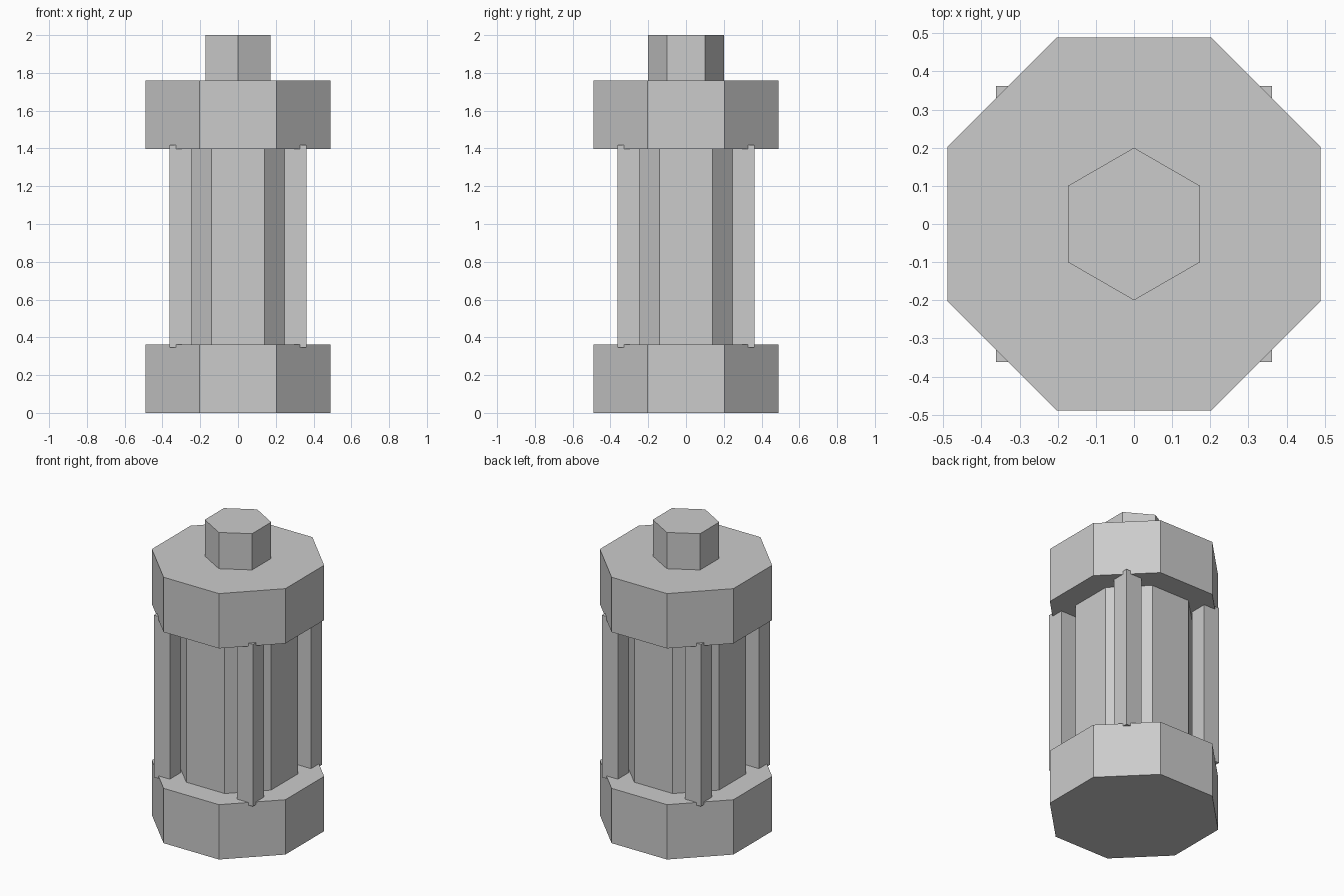
import bpy, bmesh, math

if "Cube" in bpy.data.objects:
    bpy.data.objects.remove(bpy.data.objects["Cube"])


def prism(name, sides, radius, z0, z1, angle=0.0, centre=(0, 0)):
    """Flat-sided upright prism; angle is the direction of the first corner."""
    bm = bmesh.new()
    ring = [bm.verts.new((centre[0] + radius * math.cos(angle + math.tau * i / sides),
                          centre[1] + radius * math.sin(angle + math.tau * i / sides), z0))
            for i in range(sides)]
    base = bm.faces.new(ring)
    top = bmesh.ops.extrude_face_region(bm, geom=[base])["geom"]
    bmesh.ops.translate(bm, vec=(0, 0, z1 - z0),
                        verts=[v for v in top if isinstance(v, bmesh.types.BMVert)])
    bmesh.ops.recalc_face_normals(bm, faces=bm.faces)
    mesh = bpy.data.meshes.new(name)
    bm.to_mesh(mesh)
    bm.free()
    obj = bpy.data.objects.new(name, mesh)
    bpy.context.collection.objects.link(obj)
    return obj


EIGHTH = math.pi / 8
OCT = 1 / math.cos(EIGHTH)   # apothem to corner radius

# Octagonal end caps and inner core
prism("bottom_cap", 8, 0.489 * OCT, 0.0, 0.363, EIGHTH)
prism("top_cap", 8, 0.489 * OCT, 1.397, 1.76, EIGHTH)
prism("core", 8, 0.34 * OCT, 0.363, 1.397, EIGHTH)

# Hexagonal knob on top
prism("top_knob", 6, 0.2, 1.76, 2.0, math.pi / 2)

# Square corner rods, slightly let into both caps
for sx, sy, side in ((1, 1, "back_right"), (-1, 1, "back_left"),
                     (-1, -1, "front_left"), (1, -1, "front_right")):
    prism("rod_" + side, 4, 0.058 * math.sqrt(2), 0.345, 1.418,
          math.pi / 4, (sx * 0.304, sy * 0.304))
